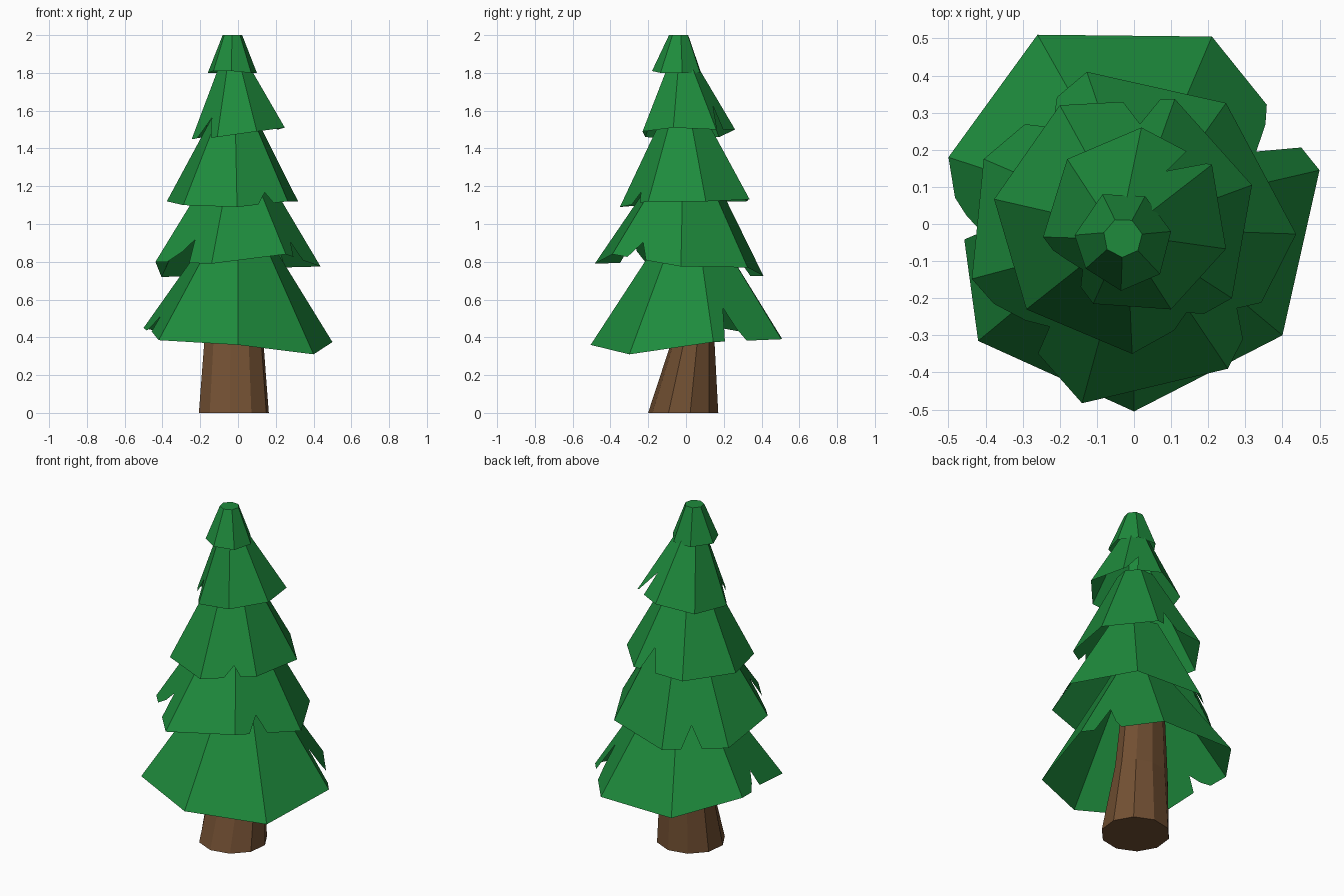
import bpy, bmesh
from math import atan2, cos, sin, tau
from mathutils import Vector

if "Cube" in bpy.data.objects:
    bpy.data.objects.remove(bpy.data.objects["Cube"])


def material(name, rgb):
    m = bpy.data.materials.new(name)
    m.diffuse_color = (*rgb, 1)
    m.use_nodes = True
    m.node_tree.nodes["Principled BSDF"].inputs["Base Color"].default_value = m.diffuse_color
    return m


GREEN = material("needle_green", (0.013, 0.26, 0.046))
BROWN = material("bark_brown", (0.165, 0.078, 0.032))


def finish(bm, name, mat):
    bmesh.ops.recalc_face_normals(bm, faces=bm.faces)
    me = bpy.data.meshes.new(name)
    bm.to_mesh(me)
    bm.free()
    me.materials.append(mat)
    ob = bpy.data.objects.new(name, me)
    bpy.context.collection.objects.link(ob)
    return ob


def ring(cx, cy, z, rx, ry, n, phase):
    return [Vector((cx + rx * cos(phase + i * tau / n),
                    cy + ry * sin(phase + i * tau / n), z)) for i in range(n)]


# One hollow seven-sided skirt; notches = {side: [(along rim, up the slope), ...]}
def tier(name, top, rim, notches):
    rim = [Vector(p) for p in rim]
    cx, cy, z, r = top
    n = len(rim)
    phase = atan2(rim[0].y - cy, rim[0].x - cx)
    upper = ring(cx, cy, z, r, r, n, phase)
    bm = bmesh.new()
    lo = [bm.verts.new(p) for p in rim]
    hi = [bm.verts.new(p) for p in upper]
    for i in range(n):
        j = (i + 1) % n
        cuts = [bm.verts.new(rim[i].lerp(rim[j], t).lerp(upper[i].lerp(upper[j], t), d))
                for t, d in notches.get(i, [])]
        bm.faces.new([lo[i], *cuts, lo[j], hi[j], hi[i]])
    bm.faces.new(hi)
    return finish(bm, name, GREEN)


# Trunk: tapering and leaning slightly back
bm = bmesh.new()
rings = [[bm.verts.new(p) for p in ring(cx, cy, z, rx, ry, 10, 0.2)]
         for cx, cy, z, rx, ry in [(-.022, -.015, 0, .189, .187),
                                   (-.022, .036, .37, .16, .116),
                                   (-.02, .055, .75, .13, .095)]]
for a, b in zip(rings, rings[1:]):
    for i in range(10):
        j = (i + 1) % 10
        bm.faces.new([a[i], a[j], b[j], b[i]])
bm.faces.new(rings[0])
bm.faces.new(rings[-1])
finish(bm, "trunk", BROWN)

# Foliage tiers, bottom to top
tier("foliage_bottom", (0, .03, .95, .15),
     [(0, -.505, .36), (.40, -.30, .31), (.5, .145, .375), (.21, .505, .39),
      (-.26, .51, .39), (-.5, .18, .45), (-.42, -.315, .385)],
     {2: [(.17, 0), (.27, .31), (.4, .11), (.49, 0)],
      5: [(.22, 0), (.32, .07), (.42, .17), (.45, .02)]})

tier("foliage_lower", (-.01, -.01, 1.25, .165),
     [(-.14, -.483, .79), (.253, -.39, .84), (.437, -.027, .775), (.248, .326, .77),
      (-.127, .41, .725), (-.405, .175, .72), (-.437, -.148, .80)],
     {1: [(.22, 0), (.36, .2), (.49, 0)],
      4: [(.29, 0), (.46, .22), (.6, 0)],
      6: [(.2, 0), (.4, .13), (.55, .27), (.6, 0)]})

tier("foliage_middle", (-.02, -.01, 1.6, .1),
     [(-.005, -.35, 1.09), (.264, -.2, 1.12), (.318, .105, 1.12), (.11, .337, 1.13),
      (-.2, .32, 1.12), (-.377, .067, 1.12), (-.29, -.23, 1.1)],
     {0: [(.42, 0), (.6, .12), (.72, 0)],
      3: [(.13, 0), (.28, .25), (.45, 0)]})

tier("foliage_upper", (-.025, -.025, 1.88, .06),
     [(-.11, -.215, 1.46), (.1, -.23, 1.49), (.248, -.067, 1.51), (.21, .16, 1.5),
      (.02, .26, 1.5), (-.18, .175, 1.46), (-.245, -.035, 1.45)],
     {3: [(.06, .02), (.42, .33), (.36, 0)],
      6: [(.2, 0), (.35, .1), (.6, .25), (.75, 0)]})

tier("foliage_tip", (-.03, -.037, 2, .053),
     [(-.035, -.18, 1.81), (.07, -.135, 1.8), (.1, -.02, 1.8), (.03, .075, 1.8),
      (-.085, .08, 1.8), (-.16, -.03, 1.8), (-.13, -.12, 1.81)], {})
